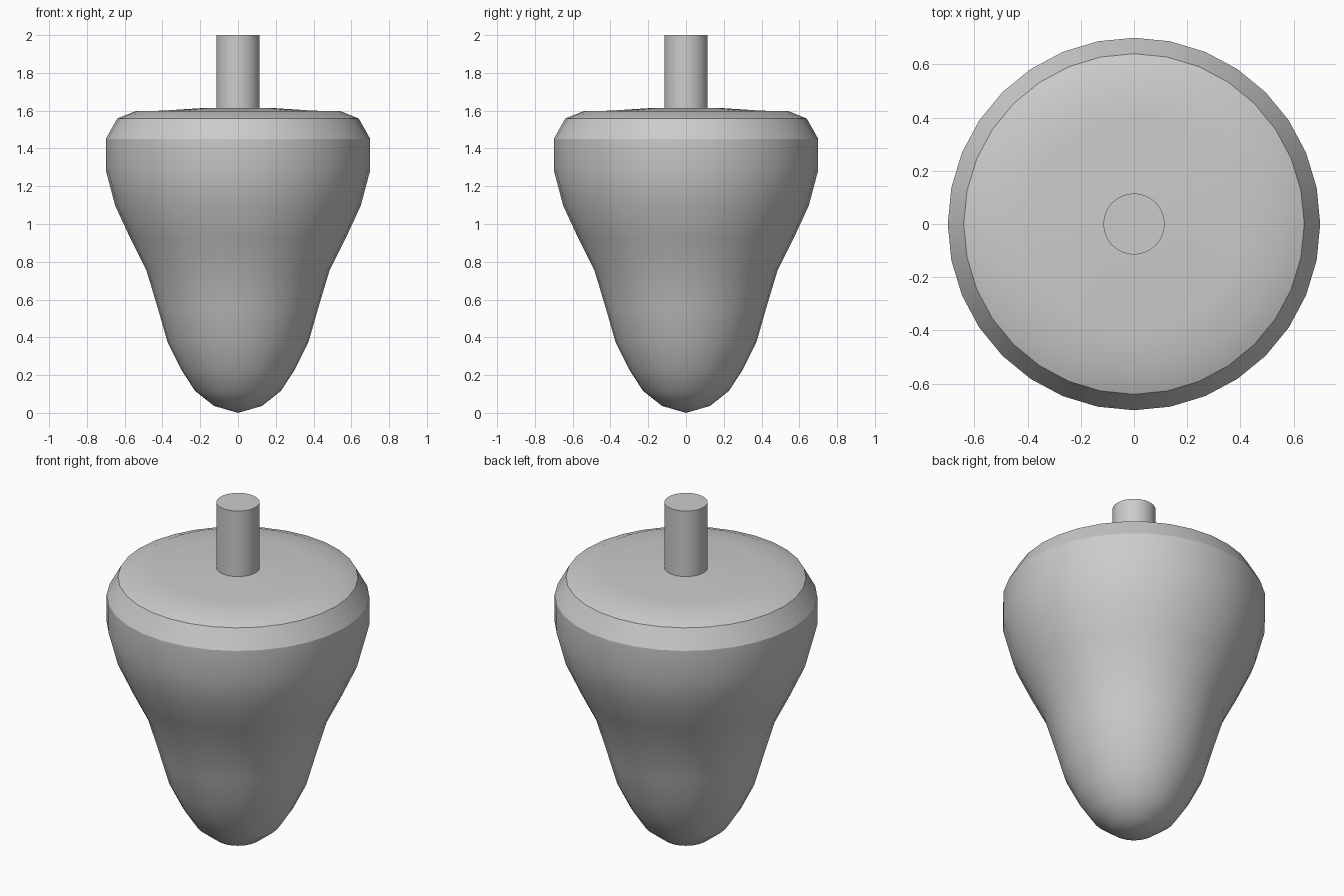
import bpy
import bmesh
import math

if "Cube" in bpy.data.objects:
    bpy.data.objects.remove(bpy.data.objects["Cube"])

SIDES = 32


def lathe(name, profile, angle):
    """Revolve (radius, height) points around z; zero radius makes a pole."""
    bm = bmesh.new()
    rings = []
    for r, z in profile:
        count = SIDES if r > 0 else 1
        rings.append([bm.verts.new((r * math.cos(2 * math.pi * i / SIDES),
                                    r * math.sin(2 * math.pi * i / SIDES), z))
                      for i in range(count)])
    for low, high in zip(rings, rings[1:]):
        for i in range(SIDES):
            j = (i + 1) % SIDES
            if len(low) == 1:
                bm.faces.new((low[0], high[j], high[i]))
            elif len(high) == 1:
                bm.faces.new((low[i], low[j], high[0]))
            else:
                bm.faces.new((low[i], low[j], high[j], high[i]))
    # Close open ends with flat caps
    if len(rings[0]) > 1:
        bm.faces.new(rings[0][::-1])
    if len(rings[-1]) > 1:
        bm.faces.new(rings[-1])
    bmesh.ops.recalc_face_normals(bm, faces=bm.faces)
    mesh = bpy.data.meshes.new(name)
    bm.to_mesh(mesh)
    bm.free()
    obj = bpy.data.objects.new(name, mesh)
    bpy.context.collection.objects.link(obj)
    bpy.ops.object.select_all(action='DESELECT')
    obj.select_set(True)
    bpy.context.view_layer.objects.active = obj
    bpy.ops.object.shade_smooth_by_angle(angle=math.radians(angle))
    return obj


# Tapered body with chamfered shoulder and shallow domed top
lathe("body", [
    (0, 0), (0.127, 0.037), (0.227, 0.116), (0.30, 0.228), (0.373, 0.375),
    (0.425, 0.556), (0.485, 0.755), (0.568, 0.92), (0.65, 1.097),
    (0.70, 1.285), (0.70, 1.45), (0.64, 1.558), (0.543, 1.597),
    (0.40, 1.60), (0.20, 1.613), (0, 1.617),
], 28)

# Straight round stem, seated in the body
lathe("stem", [(0.115, 1.58), (0.115, 2.0)], 28)
